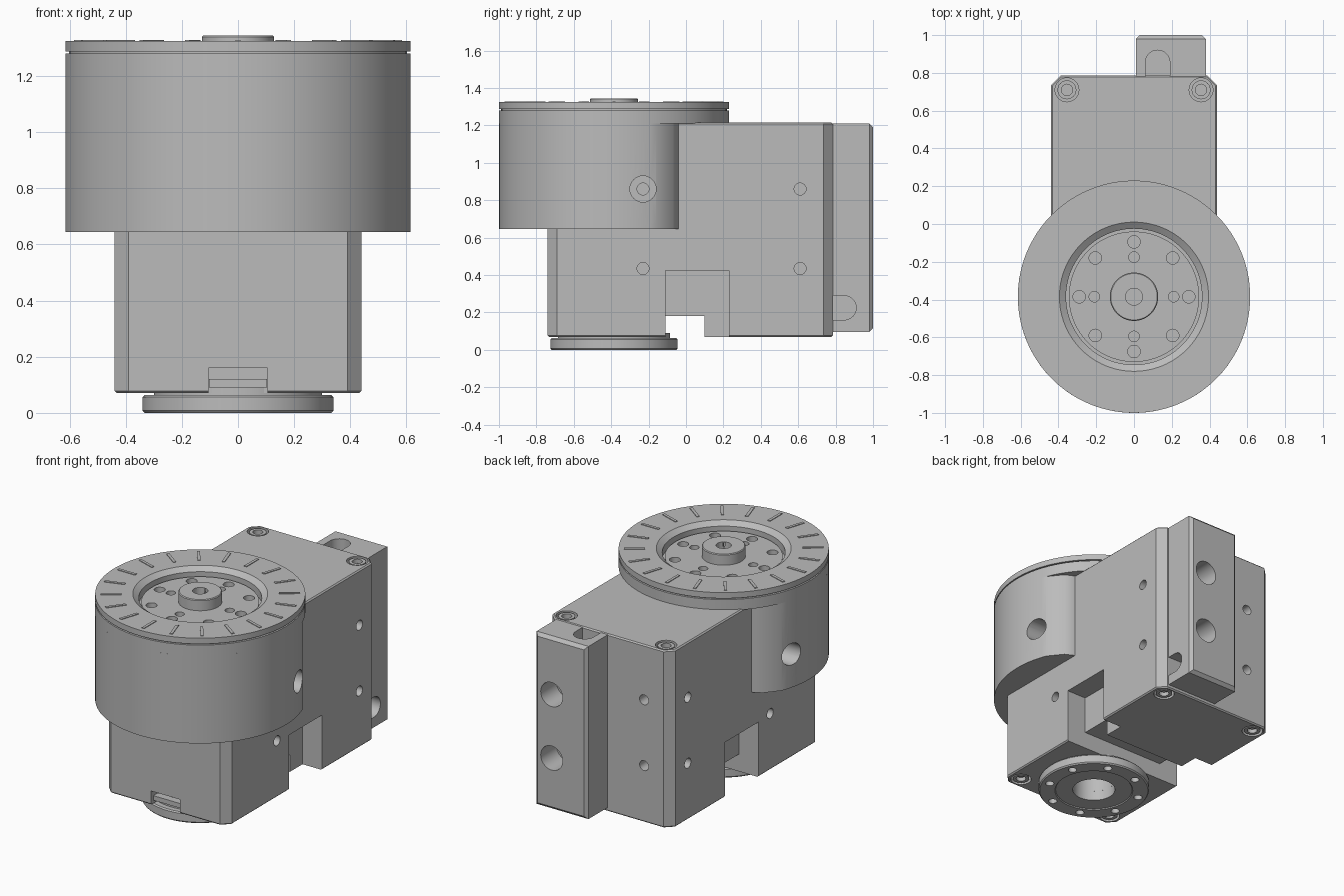
import bpy, bmesh, math
from mathutils import Matrix, Vector

default = bpy.data.objects.get("Cube")
if default:
    bpy.data.objects.remove(default, do_unlink=True)

CY = -0.385   # y of the rotary axis
R = 0.615     # turntable radius

grey = bpy.data.materials.new("machined_grey")
grey.use_nodes = True
grey.diffuse_color = (0.5, 0.5, 0.5, 1)
grey.node_tree.nodes["Principled BSDF"].inputs["Base Color"].default_value = (0.5, 0.5, 0.5, 1)


def finish(name, bm):
    bmesh.ops.recalc_face_normals(bm, faces=bm.faces)
    mesh = bpy.data.meshes.new(name)
    bm.to_mesh(mesh)
    bm.free()
    mesh.materials.append(grey)
    ob = bpy.data.objects.new(name, mesh)
    bpy.context.collection.objects.link(ob)
    return ob


def add_box(bm, lo, hi, matrix=Matrix()):
    lo, hi = Vector(lo), Vector(hi)
    m = matrix @ Matrix.Translation((lo + hi) / 2) @ Matrix.Diagonal((*(hi - lo), 1))
    return bmesh.ops.create_cube(bm, size=1, matrix=m)


def box(name, lo, hi):
    bm = bmesh.new()
    add_box(bm, lo, hi)
    return finish(name, bm)


def rod(a, b, r, n=32):
    """Cylinder from point a to point b."""
    a, b = Vector(a), Vector(b)
    bm = bmesh.new()
    turn = (b - a).to_track_quat('Z', 'Y').to_matrix().to_4x4()
    bmesh.ops.create_cone(bm, cap_ends=True, segments=n, radius1=r, radius2=r,
                          depth=(b - a).length, matrix=Matrix.Translation((a + b) / 2) @ turn)
    return finish("cutter", bm)


def prism(name, points, z0, z1, bevel=0):
    bm = bmesh.new()
    face = bm.faces.new([bm.verts.new((x, y, z0)) for x, y in points])
    top = bmesh.ops.extrude_face_region(bm, geom=[face])["geom"]
    bmesh.ops.translate(bm, vec=(0, 0, z1 - z0),
                        verts=[v for v in top if isinstance(v, bmesh.types.BMVert)])
    if bevel:
        rim = [e for e in bm.edges if abs(e.verts[0].co.z - e.verts[1].co.z) < 1e-5]
        bmesh.ops.bevel(bm, geom=rim, offset=bevel, segments=1, affect='EDGES')
    return finish(name, bm)


def lathe(name, profile, centre, steps=96, closed=False):
    """Revolve (radius, height) points about a vertical axis."""
    bm = bmesh.new()
    vs = [bm.verts.new((r, 0, z)) for r, z in profile]
    es = [bm.edges.new(p) for p in zip(vs, vs[1:])]
    if closed:
        es.append(bm.edges.new((vs[-1], vs[0])))
    bmesh.ops.spin(bm, geom=vs + es, cent=(0, 0, 0), axis=(0, 0, 1),
                   angle=2 * math.pi, steps=steps)
    bmesh.ops.remove_doubles(bm, verts=bm.verts, dist=1e-5)
    bmesh.ops.translate(bm, vec=(*centre, 0), verts=bm.verts)
    return finish(name, bm)


def cut(ob, cutters):
    for c in cutters:
        mod = ob.modifiers.new("cut", 'BOOLEAN')
        mod.operation, mod.solver, mod.object = 'DIFFERENCE', 'EXACT', c
    graph = bpy.context.evaluated_depsgraph_get()
    mesh = bpy.data.meshes.new_from_object(ob.evaluated_get(graph))
    ob.modifiers.clear()
    ob.data = mesh
    for c in cutters:
        bpy.data.objects.remove(c, do_unlink=True)


def polar(r, degrees):
    a = math.radians(degrees)
    return r * math.cos(a), CY + r * math.sin(a)


# Main housing with chamfered corners
W, Y0, Y1, Z0, Z1, C = 0.44, -0.74, 0.785, 0.07, 1.215, 0.05
half = [(W - C, Y0), (W, Y0 + C), (W, Y1 - C), (W - C, Y1)]
housing = prism("housing", half + [(-x, y) for x, y in reversed(half)], Z0, Z1, 0.008)
cuts = [box("cutter", (-1, -0.11, 0), (1, 0.1, 0.18)),
        box("cutter", (-0.105, -1, 0), (0.105, Y0 + 0.07, 0.16)),
        rod((0, CY, 0), (0, CY, 0.3), 0.13)]
for s in (-1, 1):
    cuts.append(box("cutter", (min(s * 0.3, s), -0.11, 0), (max(s * 0.3, s), 0.23, 0.425)))
    for y, z in ((0.61, 0.86), (0.61, 0.435), (-0.23, 0.435), (-0.23, 0.86)):
        cuts.append(rod((s * 0.34, y, z), (s * 0.6, y, z), 0.032, 24))
    # Screw counterbores, top and bottom
    cuts.append(rod((s * 0.355, 0.71, Z1 - 0.05), (s * 0.355, 0.71, 2), 0.063))
    for y in (-0.66, 0.71):
        cuts.append(rod((s * 0.355, y, -1), (s * 0.355, y, Z0 + 0.05), 0.063))
for z in (0.86, 0.435):
    cuts.append(rod((-0.25, 0.69, z), (-0.25, 0.9, z), 0.032, 24))
cut(housing, cuts)

# Latch step inside the front notch
box("front_latch", (-0.104, Y0 + 0.025, 0.09), (0.104, Y0 + 0.09, 0.12))


# Cap screws
def screw(x, y, z, up):
    pts = [(0, -0.03), (0.03, -0.03), (0.03, -0.004), (0.05, -0.004), (0.05, -0.06), (0, -0.06)]
    lathe("cap_screw", [(r, z + up * h) for r, h in pts], (x, y), 24)


for s in (-1, 1):
    screw(s * 0.355, 0.71, Z1, 1)
    for y in (-0.66, 0.71):
        screw(s * 0.355, y, Z0, -1)

# Drum that tapers back into the housing sides
arc = [polar(R, 158.5 + 223 * i / 72) for i in range(73)]
drum = prism("drum", arc + [(0.5, -0.07), (W, -0.04), (-W, -0.04), (-0.5, -0.07)], 0.645, 1.21)
cuts = []
for s in (-1, 1):
    cuts.append(rod((s * 0.47, -0.23, 0.86), (s, -0.23, 0.86), 0.07))
    cuts.append(rod((s * 0.36, -0.23, 0.86), (s, -0.23, 0.86), 0.032, 24))
cut(drum, cuts)

# Turntable with outer ring, recessed plate and hub
turntable = lathe("turntable", [
    (0, 1.21), (R, 1.21), (R, 1.28), (0.603, 1.281), (0.603, 1.287), (R, 1.288),
    (R, 1.325), (0.395, 1.325), (0.36, 1.3), (0.36, 1.25), (0.345, 1.25), (0.345, 1.275),
    (0.128, 1.275), (0.128, 1.34), (0.123, 1.345), (0, 1.345)], (0, CY))
cuts = [rod((0, CY, 1.26), (0, CY, 2), 0.045, 24)]
for i in range(8):
    p = polar(0.29, 45 * i)
    cuts.append(rod((*p, 1.235), (*p, 2), 0.033, 24))
for i in range(4):
    p = polar(0.21, 90 * i)
    cuts.append(rod((*p, 1.235), (*p, 2), 0.028, 24))
cut(turntable, cuts)

# Radial index marks on the ring
bm = bmesh.new()
for i in range(20):
    m = Matrix.Translation((0, CY, 0)) @ Matrix.Rotation(math.radians(18 * i), 4, 'Z')
    add_box(bm, (0.46, -0.009, 1.322), (0.585, 0.009, 1.329), m)
finish("index_marks", bm)

# Mounting flange underneath
flange = lathe("mounting_flange", [
    (0.13, 0.006), (0.235, 0.006), (0.24, 0), (0.333, 0), (0.34, 0.008), (0.34, 0.056),
    (0.333, 0.064), (0.3, 0.064), (0.3, 0.09), (0.13, 0.09)], (0, CY), closed=True)
cuts = []
for i in range(8):
    p = polar(0.285, 45 * i + 22.5)
    cuts.append(rod((*p, -1), (*p, 0.045), 0.026, 24))
cut(flange, cuts)

# Port block on the back
bm = bmesh.new()
add_box(bm, (0.01, 0.78, 0.095), (0.38, 1.0, 1.21))
rear = [e for e in bm.edges if all(v.co.y > 0.99 for v in e.verts)]
bmesh.ops.bevel(bm, geom=rear, offset=0.02, segments=1, affect='EDGES')
port_block = finish("port_block", bm)
cuts = [rod((0.26, 0.84, z), (0.26, 1.2, z), 0.078) for z in (0.84, 0.43)]
cuts += [box("cutter", (0.06, 0.7, 1.1), (0.19, 0.855, 1.5)),
         rod((0.125, 0.855, 1.1), (0.125, 0.855, 1.5), 0.065),
         box("cutter", (0.28, 0.7, 0.16), (0.6, 0.845, 0.29)),
         rod((0.28, 0.845, 0.225), (0.6, 0.845, 0.225), 0.065)]
cut(port_block, cuts)

# Smooth round surfaces, crisp edges
bpy.ops.object.select_all(action='DESELECT')
for ob in bpy.context.collection.objects:
    if ob.type == 'MESH' and grey.name in ob.data.materials:
        ob.select_set(True)
        bpy.context.view_layer.objects.active = ob
bpy.ops.object.shade_smooth_by_angle(angle=math.radians(30))
